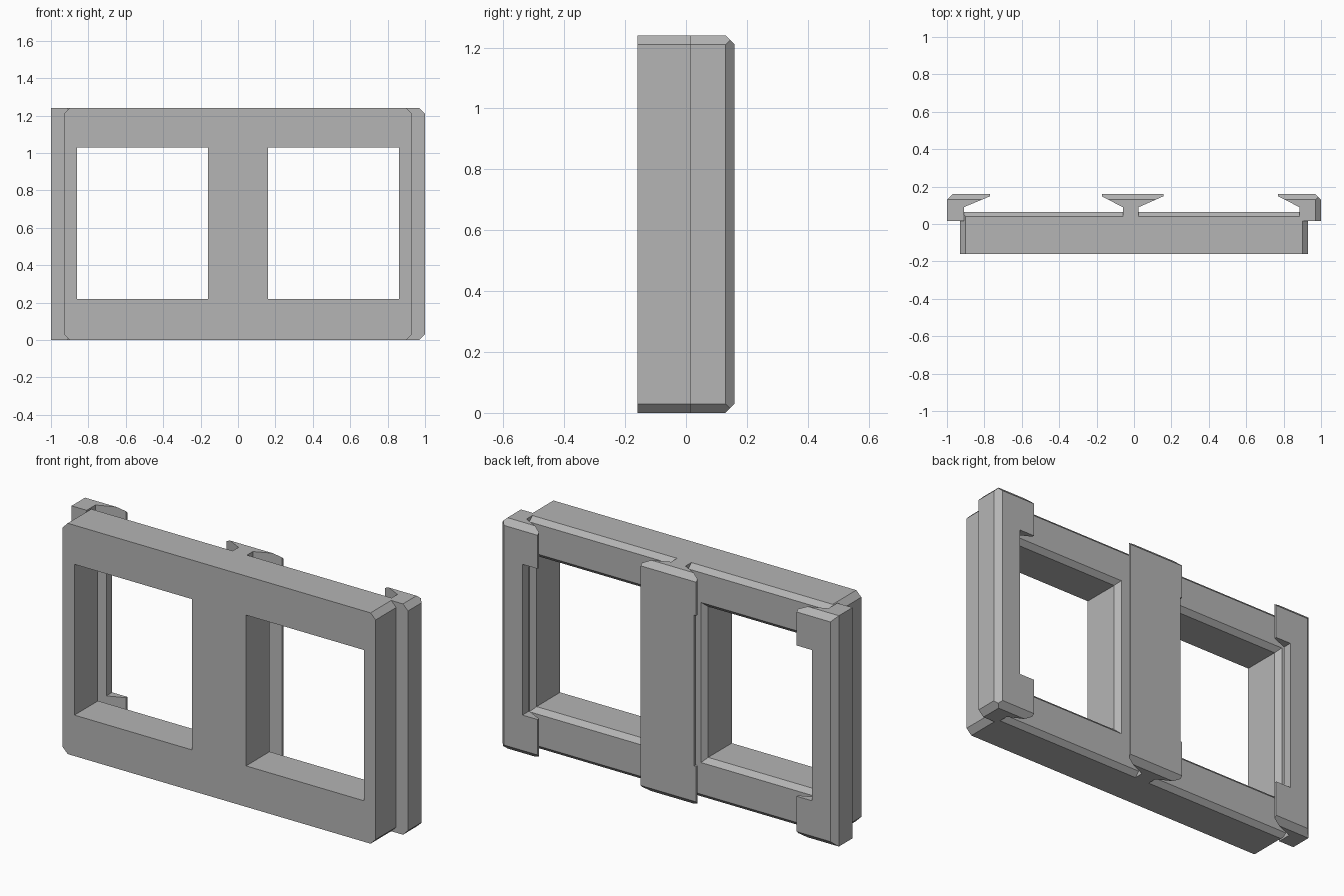
import bpy, bmesh
from mathutils import Vector

cube = bpy.data.objects.get("Cube")
if cube:
    bpy.data.objects.remove(cube, do_unlink=True)

HEIGHT, BACK, CHAMFER = 1.24, 0.16, 0.03
SILL, LINTEL = 0.22, 1.03

grey = bpy.data.materials.new("plain grey")
grey.use_nodes = True
grey.diffuse_color = (0.46, 0.46, 0.46, 1)
grey.node_tree.nodes["Principled BSDF"].inputs["Base Color"].default_value = grey.diffuse_color


def finish(name, bm):
    bmesh.ops.recalc_face_normals(bm, faces=bm.faces[:])
    mesh = bpy.data.meshes.new(name)
    bm.to_mesh(mesh)
    bm.free()
    mesh.materials.append(grey)
    obj = bpy.data.objects.new(name, mesh)
    bpy.context.collection.objects.link(obj)
    return obj


def loft(rings):
    """Join equal-length rings of points into a closed solid."""
    bm = bmesh.new()
    loops = [[bm.verts.new(p) for p in ring] for ring in rings]
    for a, b in zip(loops, loops[1:]):
        for i in range(len(a)):
            j = (i + 1) % len(a)
            bm.faces.new((a[i], a[j], b[j], b[i]))
    bm.faces.new(loops[0])
    bm.faces.new(loops[-1])
    bmesh.ops.recalc_face_normals(bm, faces=bm.faces[:])
    return bm


def slice_off(bm, point, normal):
    """Remove everything on the normal side of a plane and cap the cut."""
    cut = bmesh.ops.bisect_plane(bm, geom=bm.verts[:] + bm.edges[:] + bm.faces[:],
                                 plane_co=point, plane_no=Vector(normal), clear_outer=True)
    edges = [e for e in cut["geom_cut"] if isinstance(e, bmesh.types.BMEdge)]
    bmesh.ops.contextual_create(bm, geom=edges)


def chamfer_corners(bm, x, side):
    slice_off(bm, (side * x, 0, HEIGHT - CHAMFER), (side, 0, 1))
    slice_off(bm, (side * x, 0, CHAMFER), (side, 0, -1))


def window_ring(side, y, grow=0):
    x0, x1 = 0.16 - grow, 0.86 + grow
    z0, z1 = SILL - grow, LINTEL + grow
    return [(side * x, y, z) for x, z in ((x0, z0), (x1, z0), (x1, z1), (x0, z1))]


def cut_windows(obj, flare):
    """Cut both windows, optionally flared towards the back."""
    cutters = []
    for side in (-1, 1):
        rings = [window_ring(side, -0.3), window_ring(side, 0.04)]
        rings.append(window_ring(side, 0.3, 0.26 * flare))
        cutter = finish("window_cutter", loft(rings))
        cutter.hide_render = True
        mod = obj.modifiers.new("window", "BOOLEAN")
        mod.operation, mod.solver, mod.object = "DIFFERENCE", "EXACT", cutter
        cutters.append(cutter)
    bpy.context.view_layer.update()
    graph = bpy.context.evaluated_depsgraph_get()
    mesh = bpy.data.meshes.new_from_object(obj.evaluated_get(graph))
    obj.modifiers.clear()
    obj.data = mesh
    for cutter in cutters:
        bpy.data.objects.remove(cutter, do_unlink=True)


# Front frame: its back edges slope, its four corners are clipped
section = [(-BACK, 0), (0.04, 0), (0.065, 0.025),
           (0.065, HEIGHT - 0.025), (0.04, HEIGHT), (-BACK, HEIGHT)]
bm = loft([[(x, y, z) for y, z in section] for x in (-0.93, 0.93)])
for side in (-1, 1):
    chamfer_corners(bm, 0.93, side)
cut_windows(finish("window_frame", bm), 1)

# Upright dovetail rails on the back
rails = {
    "right_rail": [(-0.91, 0.015), (-1, 0.015), (-1, 0.13), (-0.97, BACK),
                   (-0.77, BACK), (-0.77, 0.148), (-0.91, 0.09)],
    "centre_rail": [(-0.06, 0.015), (-0.06, 0.09), (-0.172, 0.148), (-0.172, BACK),
                    (0.157, BACK), (0.157, 0.148), (0.025, 0.09), (0.025, 0.015)],
    "left_rail": [(0.885, 0.015), (1, 0.015), (1, 0.13), (0.97, BACK),
                  (0.77, BACK), (0.77, 0.148), (0.885, 0.09)],
}
for name, profile in rails.items():
    bm = loft([[(x, y, z) for x, y in profile] for z in (0, HEIGHT)])
    # Sloped back edge at both ends
    slice_off(bm, (0, BACK, HEIGHT - CHAMFER), (0, 1, 1))
    slice_off(bm, (0, BACK, CHAMFER), (0, 1, -1))
    if name == "left_rail":
        chamfer_corners(bm, 1, 1)
    cut_windows(finish(name, bm), 0)
